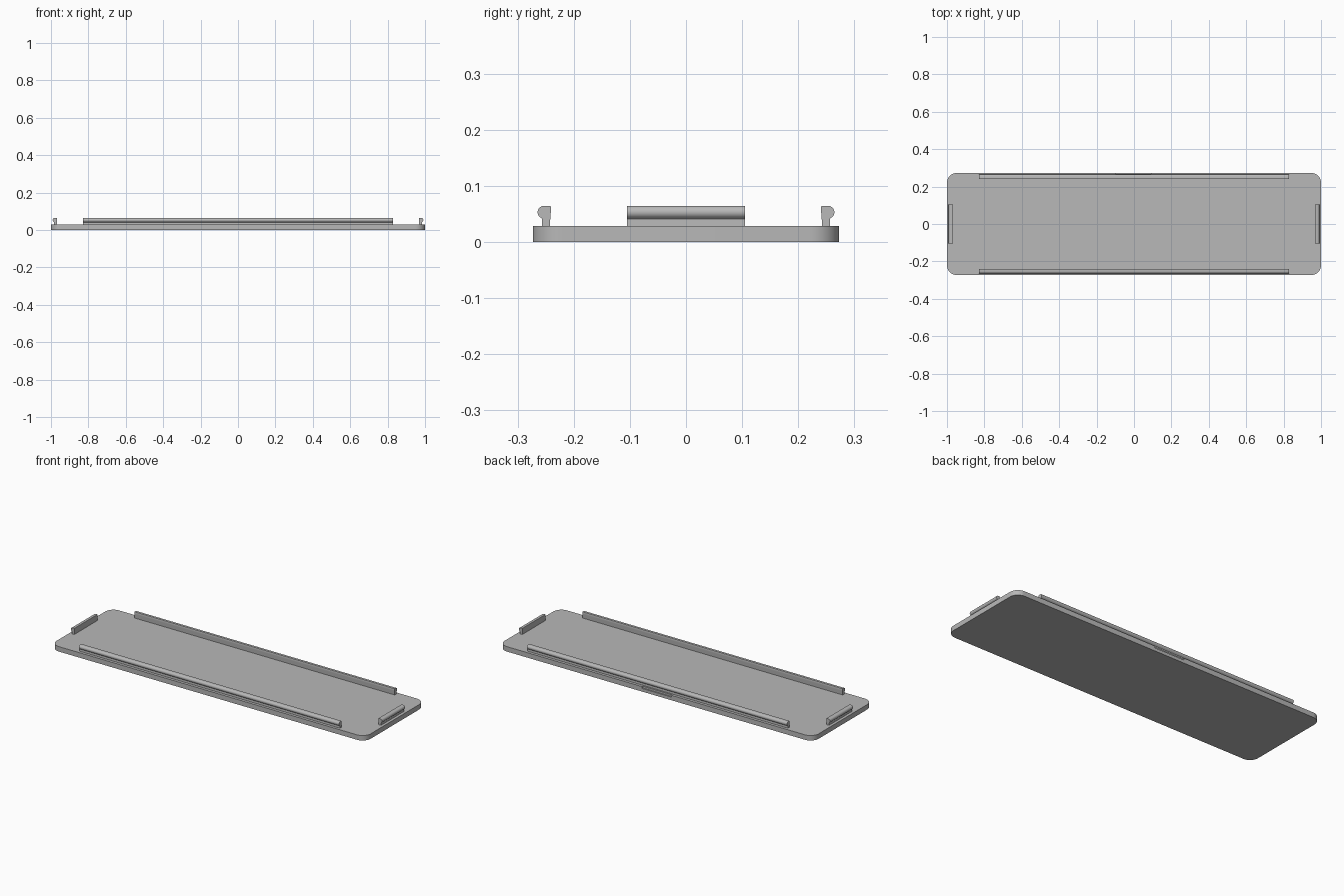
import bpy
import bmesh
import math
from mathutils import Matrix, Vector

cube = bpy.data.objects.get("Cube")
if cube:
    bpy.data.objects.remove(cube, do_unlink=True)

HALF_X, HALF_Y, PLATE_H, CORNER = 1.0, 0.273, 0.0285, 0.052

# Single plain plastic colour
grey = bpy.data.materials.new("plain grey")
grey.use_nodes = True
colour = (0.48, 0.48, 0.48, 1)
grey.diffuse_color = colour
grey.node_tree.nodes["Principled BSDF"].inputs["Base Color"].default_value = colour


def extrude_outline(name, points, direction):
    """Solid made by sweeping a closed outline along a direction."""
    bm = bmesh.new()
    face = bm.faces.new([bm.verts.new(p) for p in points])
    swept = bmesh.ops.extrude_face_region(bm, geom=[face])
    moved = [v for v in swept["geom"] if isinstance(v, bmesh.types.BMVert)]
    bmesh.ops.translate(bm, verts=moved, vec=direction)
    bmesh.ops.recalc_face_normals(bm, faces=bm.faces)
    mesh = bpy.data.meshes.new(name)
    bm.to_mesh(mesh)
    bm.free()
    mesh.materials.append(grey)
    obj = bpy.data.objects.new(name, mesh)
    bpy.context.collection.objects.link(obj)
    return obj


def smooth(obj):
    bpy.ops.object.select_all(action="DESELECT")
    obj.select_set(True)
    bpy.context.view_layer.objects.active = obj
    bpy.ops.object.shade_smooth_by_angle(angle=math.radians(35))


# Rounded cover plate
outline = []
for i, (sx, sy) in enumerate([(1, 1), (-1, 1), (-1, -1), (1, -1)]):
    for k in range(11):
        a = math.radians(90 * i + 9 * k)
        outline.append((sx * (HALF_X - CORNER) + CORNER * math.cos(a),
                        sy * (HALF_Y - CORNER) + CORNER * math.sin(a), 0))
plate = extrude_outline("cover_plate", outline, Vector((0, 0, PLATE_H)))

# Shallow pry notch in the upper back edge
notch = extrude_outline(
    "notch_cutter",
    [(-0.1, HALF_Y - 0.007, 0.04), (-0.1, HALF_Y + 0.02, 0.04),
     (-0.1, HALF_Y + 0.02, 0.018), (-0.1, HALF_Y - 0.007, 0.018)],
    Vector((0.19, 0, 0)))
notch.hide_render = True
notch.hide_set(True)
cut = plate.modifiers.new("pry notch", "BOOLEAN")
cut.operation = "DIFFERENCE"
cut.object = notch
cut.solver = "EXACT"
smooth(plate)

# Snap clip section: (outward offset from the inner face, height)
clip_section = [(0.003, 0.02), (0.017, 0.02), (0.016, 0.041)]
for k in range(9):
    a = math.radians(-65 + 155 * k / 8)
    clip_section.append((0.0125 + 0.0115 * math.cos(a),
                         0.0530 + 0.0115 * math.sin(a)))
clip_section += [(0.001, 0.0645), (0, 0.062), (0.0005, 0.052)]


def snap_clip(name, inner, half_length, angle):
    """Clip on one edge; angle 0 faces +x."""
    points = [(inner + d, -half_length, z) for d, z in clip_section]
    clip = extrude_outline(name, points, Vector((0, 2 * half_length, 0)))
    clip.data.transform(Matrix.Rotation(math.radians(angle), 4, "Z"))
    smooth(clip)


for name, inner, half_length, angle in [
        ("left_clip", 0.967, 0.105, 0), ("back_clip", 0.2405, 0.828, 90),
        ("right_clip", 0.967, 0.105, 180), ("front_clip", 0.2405, 0.828, 270)]:
    snap_clip(name, inner, half_length, angle)
